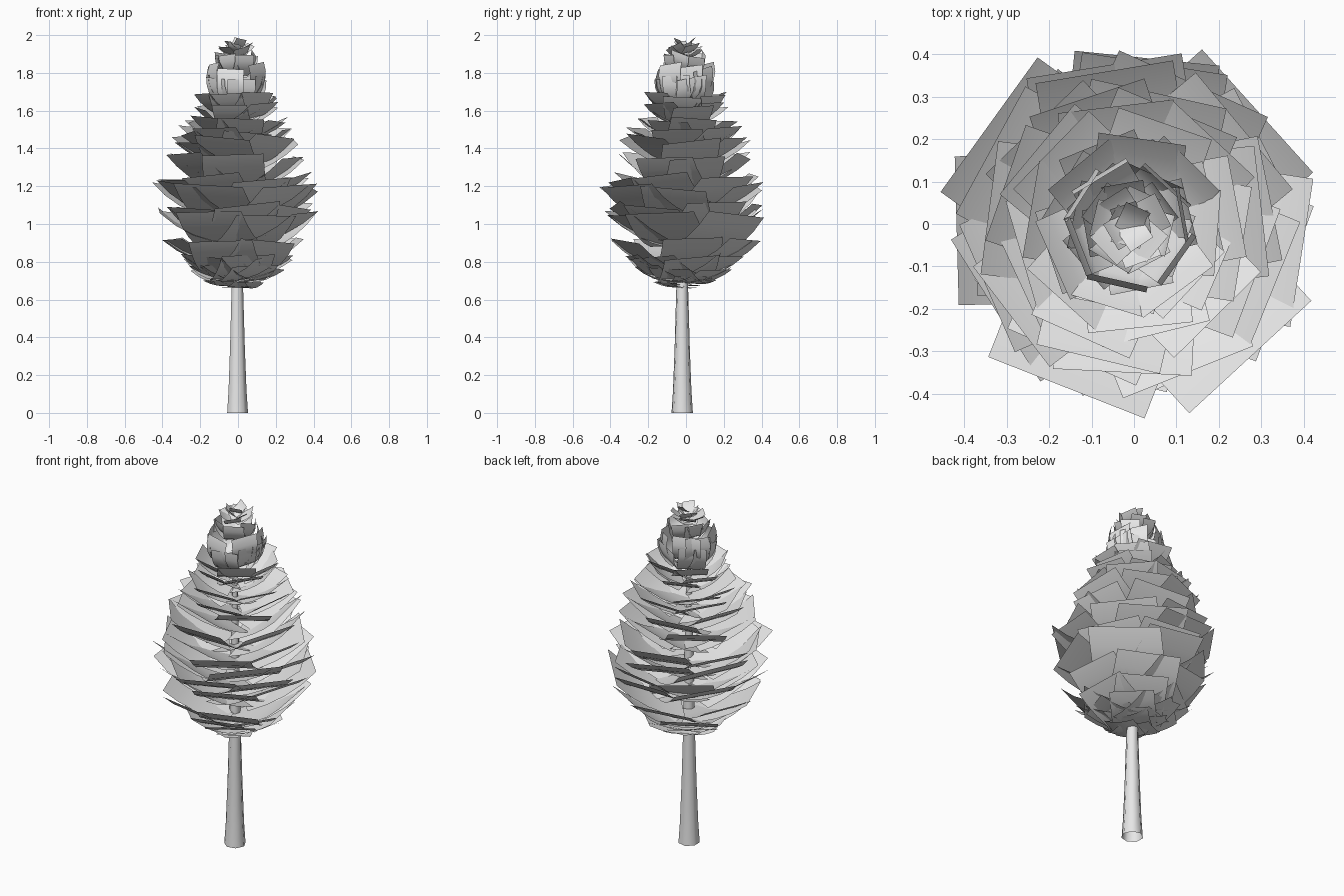
import bpy, bmesh, math, random
from mathutils import Vector

random.seed(23)
cube = bpy.data.objects.get("Cube")
if cube:
    bpy.data.objects.remove(cube)

grey = bpy.data.materials.new("pale grey")
grey.use_nodes = True
grey.diffuse_color = (0.8, 0.8, 0.8, 1)
grey.node_tree.nodes["Principled BSDF"].inputs["Base Color"].default_value = (0.8, 0.8, 0.8, 1)


def finish(name, bm, angle):
    mesh = bpy.data.meshes.new(name)
    bm.to_mesh(mesh)
    bm.free()
    mesh.materials.append(grey)
    obj = bpy.data.objects.new(name, mesh)
    bpy.context.collection.objects.link(obj)
    bpy.ops.object.select_all(action="DESELECT")
    obj.select_set(True)
    bpy.context.view_layer.objects.active = obj
    bpy.ops.object.shade_smooth_by_angle(angle=math.radians(angle))


def loft(bm, rows, closed):
    """Join rows of points with quads."""
    grid = [[bm.verts.new(p) for p in row] for row in rows]
    for a, b in zip(grid, grid[1:]):
        n = len(a)
        for i in range(n if closed else n - 1):
            j = (i + 1) % n
            bm.faces.new((a[i], a[j], b[j], b[i]))


# Trunk: open tapered tube with a flared foot
bm = bmesh.new()
rows = []
for z, r in ((0, .058), (.12, .05), (.35, .041), (.7, .031), (1.2, .022), (1.6, .012)):
    rows.append([(r * math.cos(k * math.tau / 7) - .005,
                  r * math.sin(k * math.tau / 7) - .02, z) for k in range(7)])
loft(bm, rows, True)
finish("trunk", bm, 60)


def leaf_card(bm, yaw, tip_r, tip_z, width, length, pitch0, pitch1, roll):
    """Rectangular card that curves upward from the trunk to its tip."""
    out = Vector((math.cos(yaw), math.sin(yaw), 0))
    up = Vector((0, 0, 1))
    side = Vector((-math.sin(yaw), math.cos(yaw), 0))
    side = side * math.cos(roll) + up * math.sin(roll)
    steps = 4
    path = [Vector()]
    for i in range(steps):
        a = math.radians(pitch0 + (pitch1 - pitch0) * (i + .5) / steps)
        path.append(path[-1] + (out * math.cos(a) + up * math.sin(a)) * length / steps)
    shift = out * tip_r + up * tip_z - path[-1] + Vector((-.01, -.005, 0))
    loft(bm, [[p + shift + side * width * s for s in (-.5, .5)] for p in path], False)


# Crown tiers: tip height, tip radius, width, length, base pitch, tip pitch, roll spread
tiers = (
    (.71, .15, .19, .17, -10, 24, .08), (.77, .22, .26, .25, 0, 34, .08),
    (.83, .28, .30, .32, 4, 38, .1), (.92, .35, .34, .39, 5, 42, .1),
    (1.06, .39, .38, .43, 8, 42, .12), (1.10, .37, .36, .42, 8, 42, .12),
    (1.20, .40, .38, .43, 10, 42, .12), (1.25, .36, .35, .39, 10, 42, .12),
    (1.36, .34, .33, .37, 12, 42, .12), (1.45, .31, .30, .33, 12, 42, .12),
    (1.50, .28, .27, .30, 12, 40, .1), (1.56, .25, .25, .27, 10, 40, .08),
    (1.63, .20, .21, .22, 12, 45, .1), (1.69, .20, .20, .22, 15, 52, .06),
    (1.78, .145, .16, .18, 25, 95, .2), (1.84, .13, .15, .20, 25, 115, .25),
    (1.90, .10, .11, .14, 20, 90, .4),
    (1.94, .09, .09, .11, 5, 50, .4), (1.965, .05, .07, .08, 10, 60, .4),
)
bm = bmesh.new()
count = 7
for t, (z, r, w, length, p0, p1, roll) in enumerate(tiers):
    for k in range(count):
        leaf_card(bm, (k + random.uniform(-.25, .25)) * math.tau / count + t * 2.4,
                  r * random.uniform(.92, 1.05), z + random.uniform(-.02, .015),
                  w * random.uniform(.9, 1.05), length,
                  p0 + random.uniform(-5, 5), p1 + random.uniform(-5, 5),
                  random.uniform(-roll, roll))
finish("leaf_cards", bm, 40)
